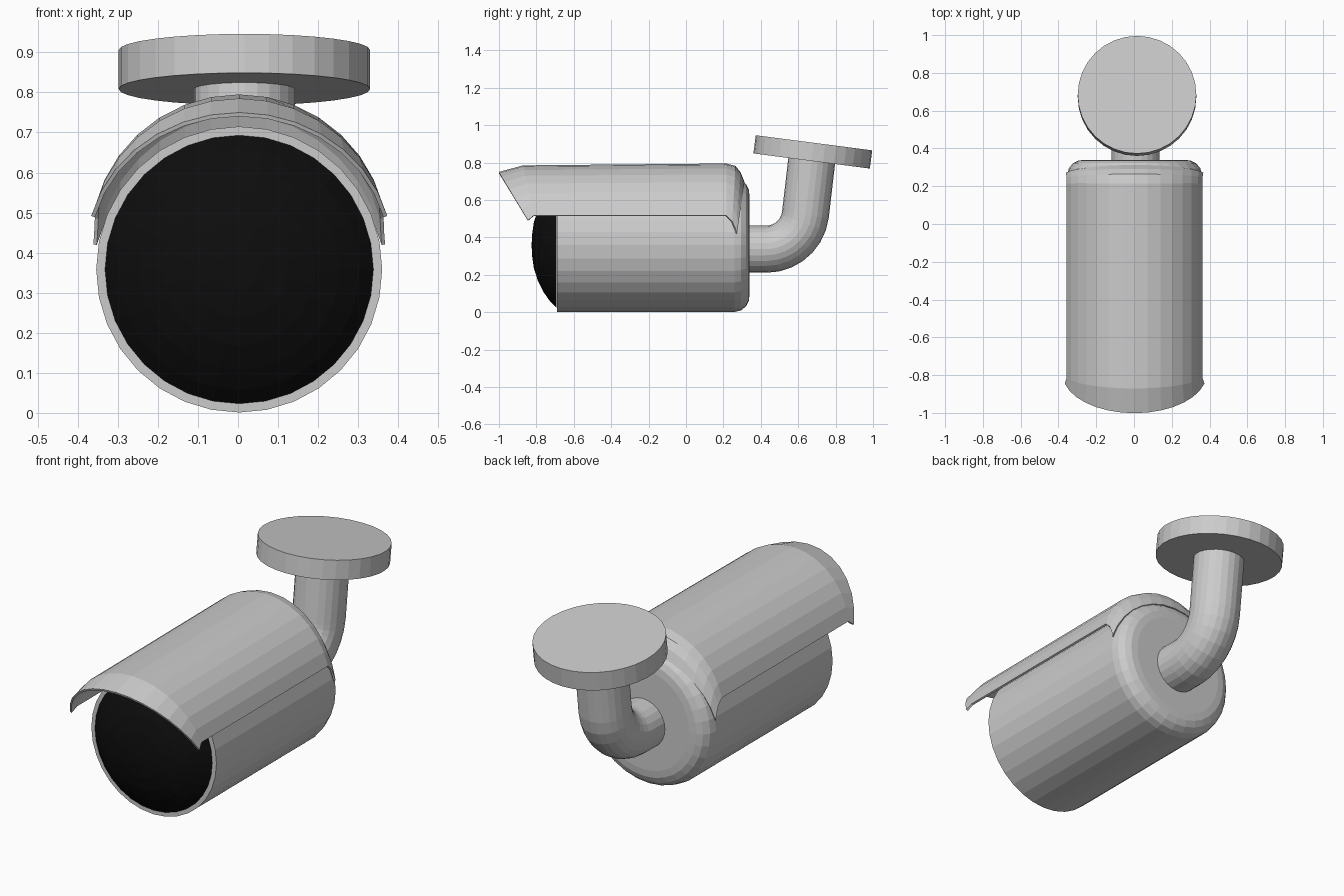
import bpy, bmesh
from math import sin, cos, pi, radians
from mathutils import Vector

if "Cube" in bpy.data.objects:
    bpy.data.objects.remove(bpy.data.objects["Cube"])

CX, CZ = 0.003, 0.358          # axis of the camera housing


def loft(name, rings, closed=True, caps=True):
    """Skin a list of equally sized rings of points into one mesh object."""
    bm = bmesh.new()
    vs = [[bm.verts.new(p) for p in ring] for ring in rings]
    n = len(vs[0])
    for a, b in zip(vs, vs[1:]):
        for i in range(n if closed else n - 1):
            j = (i + 1) % n
            bm.faces.new((a[i], a[j], b[j], b[i]))
    if caps:
        bm.faces.new(vs[0])
        bm.faces.new(vs[-1])
    bmesh.ops.recalc_face_normals(bm, faces=bm.faces)
    me = bpy.data.meshes.new(name)
    bm.to_mesh(me)
    bm.free()
    ob = bpy.data.objects.new(name, me)
    bpy.context.collection.objects.link(ob)
    return ob


def ring(center, direction, r, n):
    """Circle of n points around a direction lying in the YZ plane."""
    side = Vector((1, 0, 0))
    up = side.cross(Vector(direction).normalized())
    return [Vector(center) + r * (cos(2 * pi * i / n) * side + sin(2 * pi * i / n) * up)
            for i in range(n)]


def turned(name, profile, n=32):
    """Lathe a (radius, y) profile about the housing axis."""
    return loft(name, [ring((CX, y, CZ), (0, 1, 0), r, n) for r, y in profile])


# Housing with a flat front rim and rounded back
turned("housing", [(0.335, -0.69), (0.357, -0.69), (0.357, 0.26), (0.348, 0.295),
                   (0.326, 0.322), (0.296, 0.336), (0.26, 0.34)])

# Black domed window
window = turned("window", [(0.335, -0.692), (0.30, -0.727), (0.25, -0.762), (0.19, -0.792),
                           (0.12, -0.814), (0.05, -0.824), (0.005, -0.825)])
black = bpy.data.materials.new("black")
black.diffuse_color = (0.004, 0.004, 0.004, 1)
black.use_nodes = True
black.node_tree.nodes["Principled BSDF"].inputs["Base Color"].default_value = black.diffuse_color
window.data.materials.append(black)

# Sun visor: arched stations (bottom y, bottom z, top y, top z, half width)
stations = [(-0.845, 0.49, -1.0, 0.745, 0.365),
            (-0.815, 0.515, -0.87, 0.780, 0.355),
            (0.215, 0.515, 0.215, 0.790, 0.355),
            (0.245, 0.485, 0.262, 0.778, 0.356),
            (0.262, 0.445, 0.288, 0.745, 0.358),
            (0.270, 0.420, 0.308, 0.695, 0.360)]
a0, steps = radians(14.5), 14
arches = []
for yb, zb, yt, zt, w in stations:
    arch = []
    for i in range(steps + 1):
        a = a0 + (pi - 2 * a0) * i / steps
        h = (sin(a) - sin(a0)) / (1 - sin(a0))
        arch.append((CX + w * cos(a) / cos(a0), yb + (yt - yb) * h, zb + (zt - zb) * h))
    arches.append(arch)
visor = loft("visor", arches, closed=False, caps=False)
solid = visor.modifiers.new("thickness", 'SOLIDIFY')
solid.thickness = 0.01
solid.offset = 0

# Bent arm, rising to the tilted ceiling plate
tilt = radians(7.4)
sweep = pi / 2 - tilt
by, bz, br = 0.43, 0.547, 0.21
rings = [ring((0.008, 0.32, bz - br), (0, 1, 0), 0.126, 24)]
for i in range(8):
    a = sweep * i / 7
    rings.append(ring((0.008 + 0.001 * i, by + br * sin(a), bz - br * cos(a)),
                      (0, cos(a), sin(a)), 0.126, 24))
axis = Vector((0, sin(tilt), cos(tilt)))
plate_c = Vector((0.016, 0.678, 0.857))
rings.append(ring(plate_c - axis * 0.03, axis, 0.126, 24))
loft("arm", rings)

# Round mounting plate
loft("mounting_plate", [ring(plate_c + axis * d, axis, 0.314, 32) for d in (-0.049, 0.049)])
